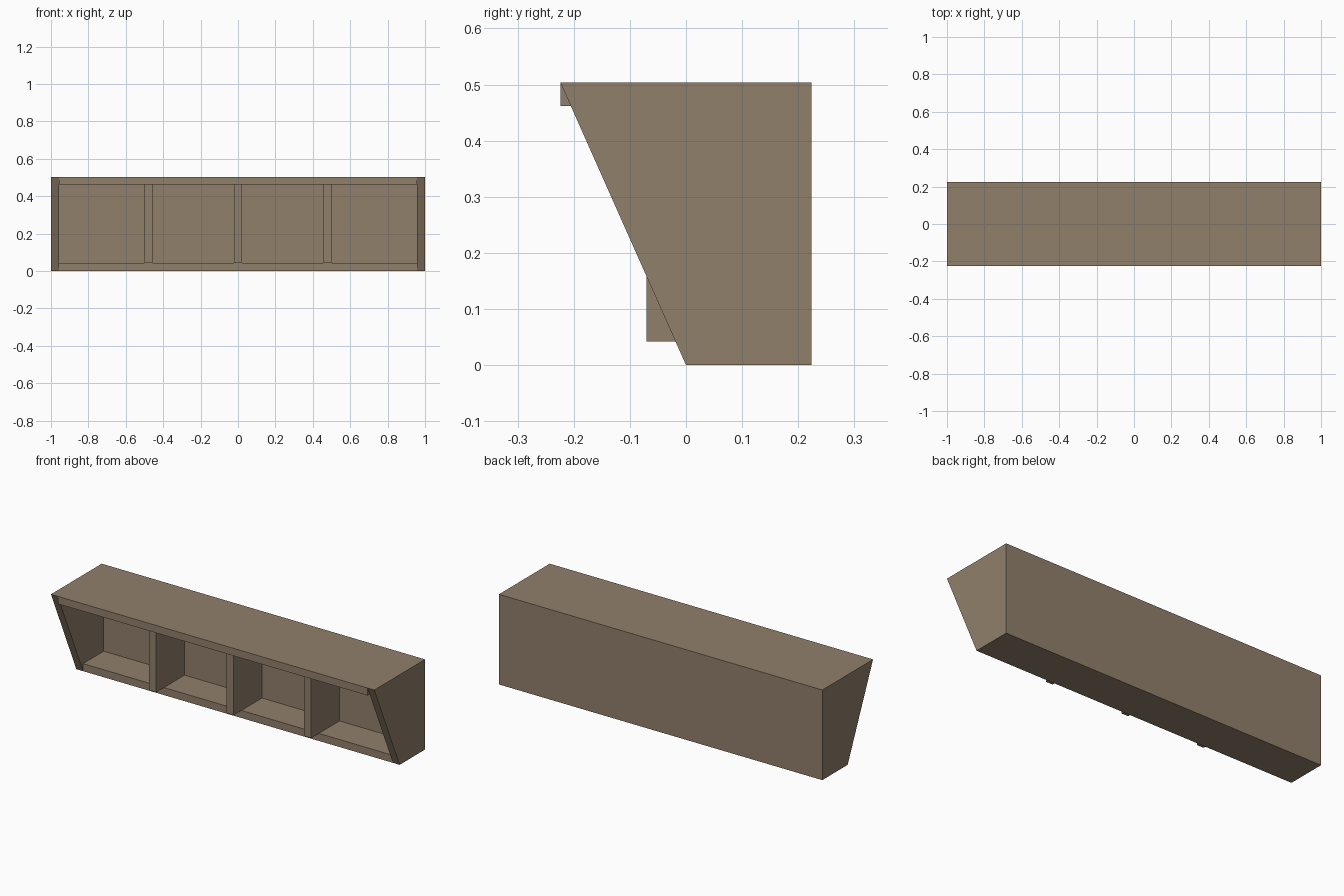
import bpy
import bmesh

if "Cube" in bpy.data.objects:
    bpy.data.objects.remove(bpy.data.objects["Cube"])

W, H, D, T = 1.0, 0.504, 0.224, 0.042   # half width, height, half depth, board thickness

wood = bpy.data.materials.new("brown_wood")
wood.diffuse_color = (0.28, 0.215, 0.145, 1)
wood.use_nodes = True
wood.node_tree.nodes["Principled BSDF"].inputs["Base Color"].default_value = wood.diffuse_color


def panel(name, x0, x1, profile):
    """Extrude a (y, z) profile from x0 to x1."""
    bm = bmesh.new()
    face = bm.faces.new([bm.verts.new((x0, y, z)) for y, z in profile])
    ext = bmesh.ops.extrude_face_region(bm, geom=[face])["geom"]
    verts = [v for v in ext if isinstance(v, bmesh.types.BMVert)]
    bmesh.ops.translate(bm, verts=verts, vec=(x1 - x0, 0, 0))
    bmesh.ops.recalc_face_normals(bm, faces=bm.faces)
    mesh = bpy.data.meshes.new(name)
    bm.to_mesh(mesh)
    bm.free()
    mesh.materials.append(wood)
    obj = bpy.data.objects.new(name, mesh)
    bpy.context.collection.objects.link(obj)
    return obj


def rect(y0, y1, z0, z1):
    return [(y0, z0), (y1, z0), (y1, z1), (y0, z1)]


# Slanted side panels
side = [(0, 0), (D, 0), (D, H), (-D, H)]
panel("left_side", -W, -W + T, side)
panel("right_side", W - T, W, side)

# Boards held between the sides
inner = W - T
panel("top_board", -inner, inner, rect(-D, D, H - T, H))
panel("bottom_board", -inner, inner, rect(0, D, 0, T))
panel("back_board", -inner, inner, rect(D - T, D, T, H - T))

# Upright dividers, straight at the front below the slant
for name, x in (("left_divider", -0.479), ("middle_divider", 0), ("right_divider", 0.479)):
    panel(name, x - T / 2, x + T / 2, rect(-0.07, D - T, T, H - T))
